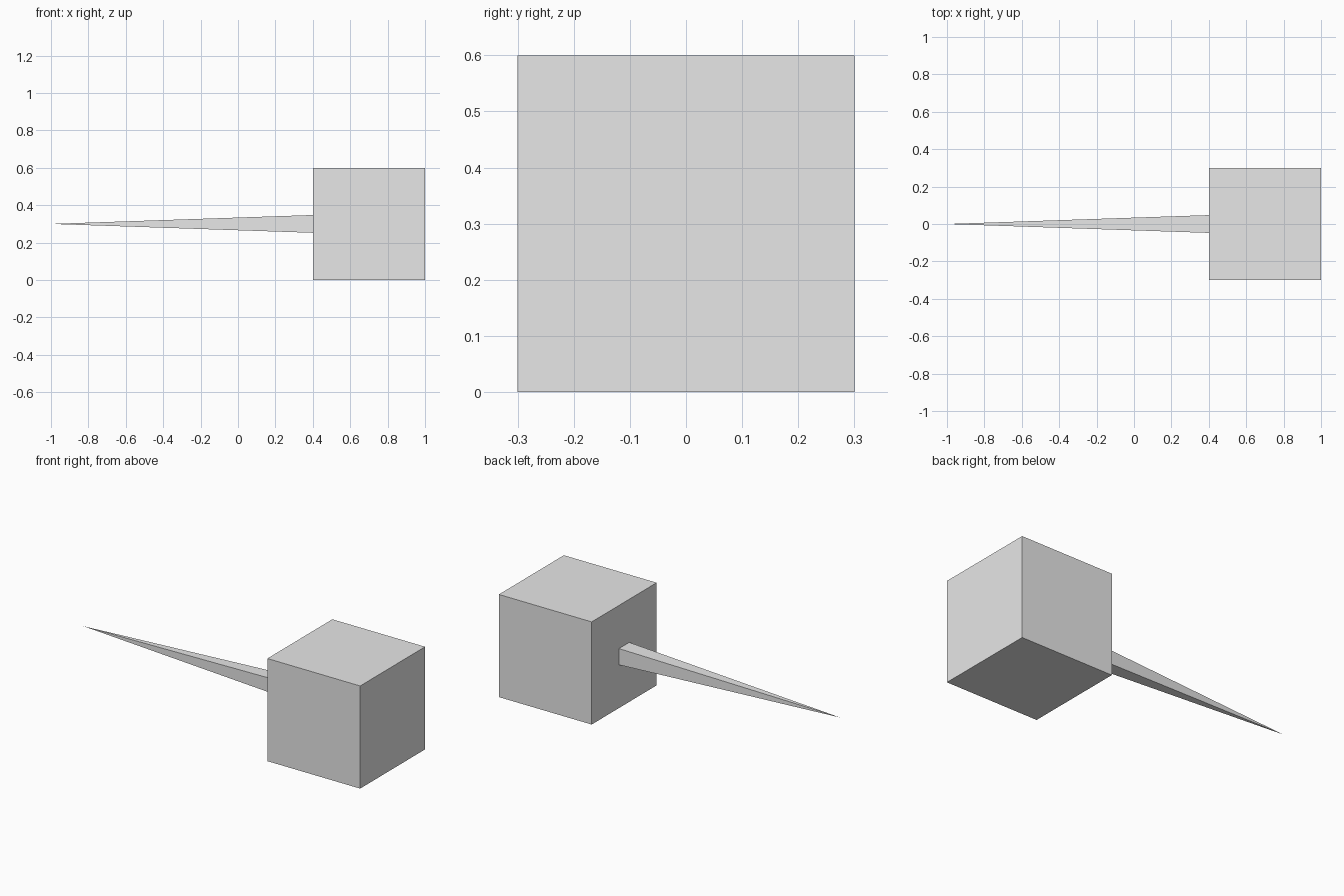
import bpy
import bmesh
from mathutils import Matrix, Vector

default = bpy.data.objects.get("Cube")
if default:
    bpy.data.objects.remove(default, do_unlink=True)

SIZE = 0.6           # block edge length
FACE_X = 0.4         # block side that carries the spike
TIP_X = -1.0         # end of the spike
ROOT = 0.095         # spike thickness where it meets the block
MID_Z = SIZE / 2

grey = bpy.data.materials.new("light grey")
grey.use_nodes = True
grey.diffuse_color = (0.8, 0.8, 0.8, 1)
grey.node_tree.nodes["Principled BSDF"].inputs["Base Color"].default_value = grey.diffuse_color


def add_part(name, bm):
    bmesh.ops.recalc_face_normals(bm, faces=bm.faces)
    mesh = bpy.data.meshes.new(name)
    bm.to_mesh(mesh)
    bm.free()
    mesh.materials.append(grey)
    obj = bpy.data.objects.new(name, mesh)
    bpy.context.collection.objects.link(obj)
    return obj


# Block
bm = bmesh.new()
bmesh.ops.create_cube(bm, size=SIZE)
bmesh.ops.translate(bm, verts=bm.verts, vec=(FACE_X + SIZE / 2, 0, MID_Z))
add_part("block", bm)

# Spike: a square rod whose far end is pinched to a point
bm = bmesh.new()
bmesh.ops.create_cube(bm, size=1, matrix=Matrix.Diagonal((FACE_X - TIP_X, ROOT, ROOT, 1)))
bmesh.ops.translate(bm, verts=bm.verts, vec=((FACE_X + TIP_X) / 2, 0, MID_Z))
end = [v for v in bm.verts if v.co.x < 0]
bmesh.ops.pointmerge(bm, verts=end, merge_co=Vector((TIP_X, 0, MID_Z)))
add_part("spike", bm)
